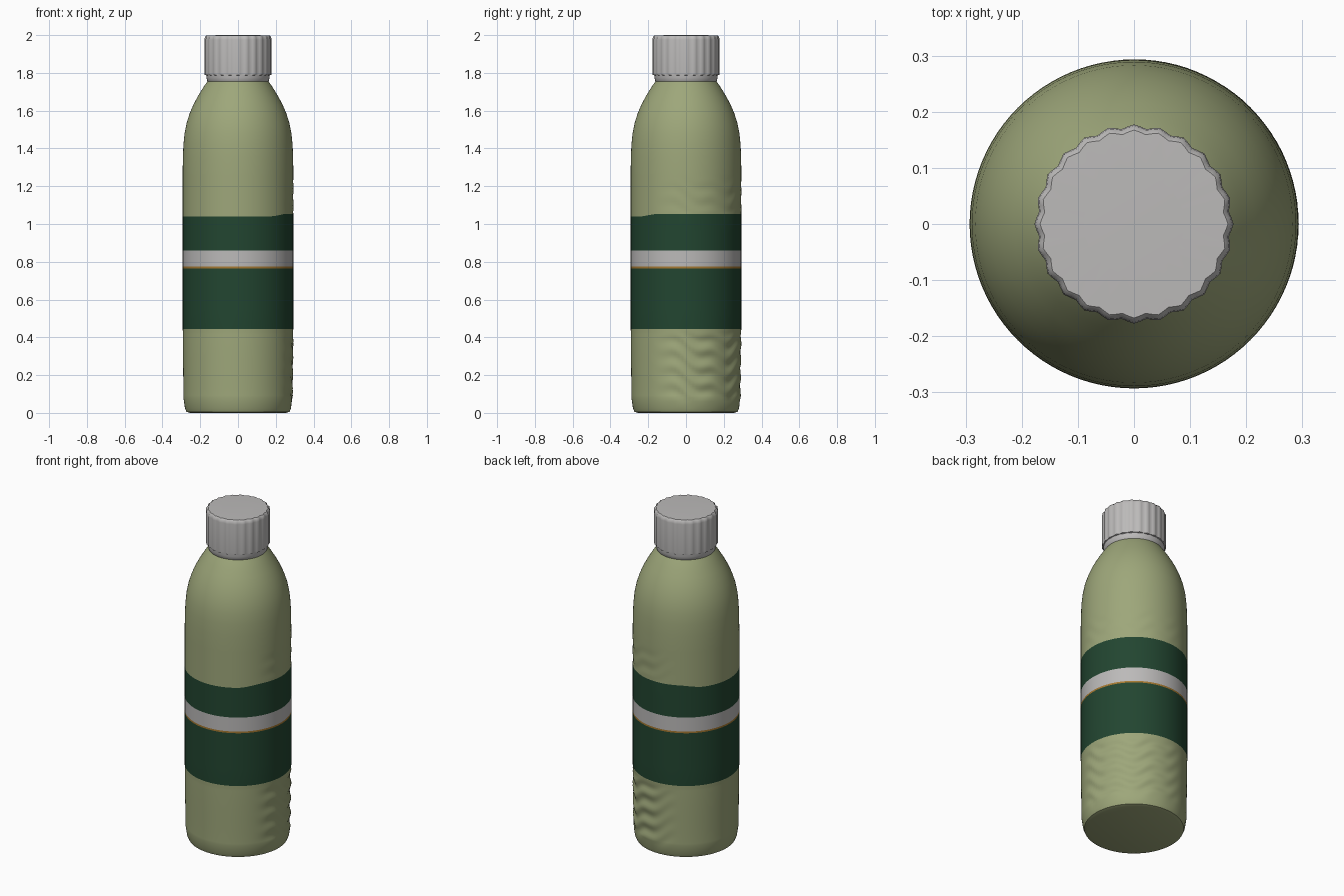
import bpy, bmesh, math

if "Cube" in bpy.data.objects:
    bpy.data.objects.remove(bpy.data.objects["Cube"])

SEG = 96


def material(name, rgb):
    m = bpy.data.materials.new(name)
    m.diffuse_color = (*rgb, 1)
    m.use_nodes = True
    m.node_tree.nodes["Principled BSDF"].inputs["Base Color"].default_value = m.diffuse_color
    return m


sage = material("sage_green", (0.34, 0.385, 0.195))
dark = material("dark_green", (0.016, 0.060, 0.030))
silver = material("light_grey", (0.50, 0.49, 0.485))
gold = material("gold", (0.38, 0.19, 0.03))


def smoothstep(a, b, x):
    t = max(0.0, min(1.0, (x - a) / (b - a)))
    return t * t * (3 - 2 * t)


def lathe(name, profile, mats, shape=None, pick=None):
    """Spin (radius, z) rings; shape() bends a point, pick() colours a ring by height."""
    bm = bmesh.new()
    rings = []
    for r, z in profile:
        ring = []
        for i in range(SEG):
            a = 2 * math.pi * i / SEG
            rr, zz = shape(r, z, a) if shape else (r, z)
            ring.append(bm.verts.new((rr * math.cos(a), rr * math.sin(a), zz)))
        rings.append(ring)
    for k in range(len(rings) - 1):
        zmid = (profile[k][1] + profile[k + 1][1]) / 2
        for i in range(SEG):
            j = (i + 1) % SEG
            f = bm.faces.new((rings[k][i], rings[k][j], rings[k + 1][j], rings[k + 1][i]))
            f.material_index = pick(zmid) if pick else 0
    bm.faces.new(rings[0][::-1])
    bm.faces.new(rings[-1])
    me = bpy.data.meshes.new(name)
    bm.to_mesh(me)
    bm.free()
    for m in mats:
        me.materials.append(m)
    ob = bpy.data.objects.new(name, me)
    bpy.context.collection.objects.link(ob)
    bpy.ops.object.select_all(action='DESELECT')
    ob.select_set(True)
    bpy.context.view_layer.objects.active = ob
    bpy.ops.object.shade_smooth_by_angle(angle=math.radians(40))
    return ob


# Bottle body: rounded foot, straight wall, domed shoulder
profile = [(0.255, 0.0), (0.273, 0.006), (0.281, 0.025), (0.286, 0.06)]
profile += [(0.289 + 0.003 * smoothstep(0.08, 0.4, z), z)
            for z in [0.08 + 0.012 * i for i in range(30)]]
profile += [(0.293, z) for z in (0.445, 0.55, 0.65, 0.765, 0.775, 0.86, 0.95, 1.04)]
profile += [(0.293, 1.06 + 0.015 * i) for i in range(15)]
profile += [(0.292, 1.35), (0.289, 1.42), (0.283, 1.48), (0.272, 1.535), (0.256, 1.585),
            (0.237, 1.63), (0.216, 1.67), (0.192, 1.71), (0.176, 1.735), (0.160, 1.757)]


def body_shape(r, z, a):
    # soft wrinkles on the back right side, band edge slightly raised there
    side = smoothstep(0.2, 0.9, math.cos(a - math.radians(40)))
    low = smoothstep(0.03, 0.1, z) * (1 - smoothstep(0.38, 0.445, z))
    high = 0.35 * smoothstep(1.04, 1.09, z) * (1 - smoothstep(1.15, 1.27, z))
    wave = math.sin(70 * z + 5 * math.sin(2 * a) + 1.3 * math.sin(9 * a))
    r += side * (low + high) * (0.005 * wave - 0.003)
    if 1.0 < z < 1.05:
        z += 0.014 * smoothstep(-0.2, 0.3, math.cos(a - math.radians(45)))
    return r, z


def body_colour(z):
    if z < 0.445 or z > 1.04:
        return 0
    if 0.765 < z < 0.775:
        return 3
    return 2 if 0.775 < z < 0.86 else 1


lathe("bottle_body", profile, [sage, dark, silver, gold], body_shape, body_colour)

# Neck ring under the cap
lathe("neck_ring", [(0.150, 1.74), (0.162, 1.755), (0.167, 1.775), (0.168, 1.80)], [silver])


# Screw cap with shallow grip flutes
def cap_shape(r, z, a):
    return r + 0.0035 * math.cos(24 * a) * smoothstep(0.10, 0.16, r), z


lathe("screw_cap", [(0.160, 1.785), (0.173, 1.79), (0.174, 1.80), (0.174, 1.975),
                    (0.172, 1.990), (0.164, 1.998), (0.09, 2.0)], [silver], cap_shape)
